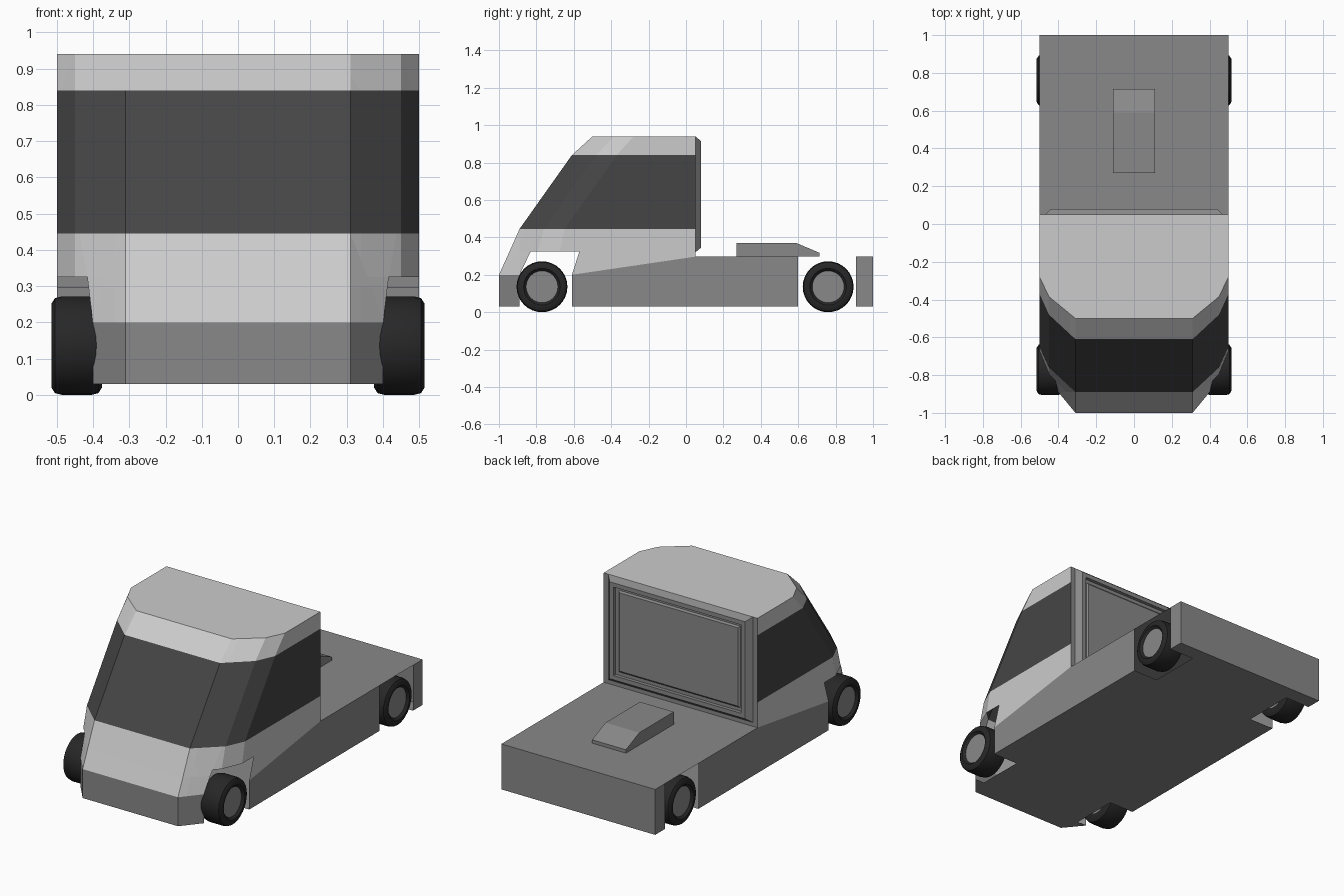
import bpy, bmesh, math
from mathutils import Vector, Matrix

if "Cube" in bpy.data.objects:
    bpy.data.objects.remove(bpy.data.objects["Cube"])


def material(name, v):
    m = bpy.data.materials.new(name)
    m.diffuse_color = (v, v, v, 1)
    m.use_nodes = True
    m.node_tree.nodes["Principled BSDF"].inputs["Base Color"].default_value = m.diffuse_color
    return m


LIGHT, GREY, GLASS, TYRE = (material(n, v) for n, v in (
    ("light_paint", 0.8), ("grey_trim", 0.25), ("dark_glass", 0.06), ("tyre_rubber", 0.02)))


def finish(bm, name, mats):
    me = bpy.data.meshes.new(name)
    bm.to_mesh(me)
    bm.free()
    ob = bpy.data.objects.new(name, me)
    bpy.context.collection.objects.link(ob)
    for m in mats:
        me.materials.append(m)
    return ob


def loft(bm, rings):
    """Skin closed rings of points; returns first and last vertex rings."""
    vs = [[bm.verts.new(p) for p in r] for r in rings]
    for a, b in zip(vs, vs[1:]):
        for i in range(len(a)):
            j = (i + 1) % len(a)
            bm.faces.new((a[i], a[j], b[j], b[i]))
    return vs[0], vs[-1]


# ---- Body: one hollow shell, lofted from plan outlines ----
DECK, CAB_BACK = 0.297, 0.05


def outline(z, front, d2, d3, back):
    half = [(0.31, front), (0.45, front + d2), (0.5, front + d3), (0.5, CAB_BACK)]
    if back > CAB_BACK:
        half.append((0.5, back))
    return [(x, y, z) for x, y in half] + [(-x, y, z) for x, y in reversed(half)]


waist = (DECK, -0.956, 0.154, 0.276)
bm = bmesh.new()
bottom, rim = loft(bm, [outline(*r, 1.0) for r in
                        ((0.03, -1, 0.17, 0.30), (0.2, -1, 0.17, 0.30), waist)])
bm.faces.new(bottom)
bm.faces.new(rim[3:7])  # flat deck
_, roof = loft(bm, [outline(*r, CAB_BACK) for r in
                    (waist, (0.445, -0.89, 0.13, 0.24),
                     (0.84, -0.61, 0.13, 0.24), (0.94, -0.5, 0.115, 0.22))])
bm.faces.new(roof)
bmesh.ops.remove_doubles(bm, verts=bm.verts[:], dist=1e-4)
bmesh.ops.recalc_face_normals(bm, faces=bm.faces[:])

# Cut lines for wheel openings and the rising paint line
SLOPE = (DECK - 0.2) / 0.66
cuts = [((0, y, 0), (0, 1, 0)) for y in (-0.89, -0.61, 0.6, 0.91)]
cuts += [((0, 0, z), (0, 0, 1)) for z in (0.2, 0.325)]
cuts += [((x, 0, 0), (1, 0, 0)) for x in (-0.34, 0.34)]
cuts += [((0, -0.89, 0.2), (0, 1, -0.48)), ((0, -0.61, 0.2), (0, 1, -0.32)),
         ((0, -0.61, 0.2), (0, -SLOPE, 1))]
for co, no in cuts:
    bmesh.ops.bisect_plane(bm, geom=bm.verts[:] + bm.edges[:] + bm.faces[:],
                           dist=1e-5, plane_co=co, plane_no=Vector(no).normalized())


def in_wheel_opening(c):
    if abs(c.x) < 0.34:
        return False
    up = max(0, c.z - 0.2)
    front = c.z < 0.325 and -0.89 + 0.48 * up < c.y < -0.61 + 0.32 * up
    return front or (c.z < 0.28 and 0.6 < c.y < 0.91)


bmesh.ops.delete(bm, geom=[f for f in bm.faces if in_wheel_opening(f.calc_center_median())],
                 context='FACES')
for f in bm.faces:
    c = f.calc_center_median()
    if f.normal.y > 0.9 or c.z < 0.2 + max(0, (c.y + 0.61) * SLOPE):
        f.material_index = 1
    elif 0.445 < c.z < 0.84:
        f.material_index = 2
bmesh.ops.dissolve_limit(bm, angle_limit=0.005, verts=bm.verts[:], edges=bm.edges[:],
                         delimit={'MATERIAL'})
finish(bm, "truck_body", (LIGHT, GREY, GLASS))

# ---- Framed panel on the back of the cab ----
bm = bmesh.new()
steps = ((0.47, 0.32, 0.94, 0.05), (0.44, 0.345, 0.915, 0.08), (0.415, 0.37, 0.89, 0.08),
         (0.415, 0.37, 0.89, 0.06), (0.395, 0.39, 0.87, 0.06), (0.385, 0.40, 0.86, 0.068))
_, centre = loft(bm, [[(-x, y, a), (x, y, a), (x, y, b), (-x, y, b)] for x, a, b, y in steps])
bm.faces.new(centre)
bmesh.ops.reverse_faces(bm, faces=[f for f in bm.faces if centre[0] in f.verts
                                   and len(f.verts) == 4 and f.normal.y < -0.9])
bmesh.ops.recalc_face_normals(bm, faces=bm.faces[:])
if sum(f.normal.y * f.calc_area() for f in bm.faces) < 0:
    bmesh.ops.reverse_faces(bm, faces=bm.faces[:])
finish(bm, "cab_back_panel", (GREY,))

# ---- Trailer coupling wedge on the deck ----
bm = bmesh.new()
side = ((0.27, DECK), (0.27, 0.37), (0.59, 0.37), (0.715, 0.317), (0.715, DECK))
left, right = loft(bm, [[(x, y, z) for y, z in side] for x in (-0.11, 0.11)])
bm.faces.new(left)
bm.faces.new(right)
bmesh.ops.recalc_face_normals(bm, faces=bm.faces[:])
finish(bm, "coupling_plate", (GREY,))

# ---- Wheels: lathed tyre with recessed hub ----
profile = ((0.375, 0.085), (0.375, 0.115), (0.385, 0.131), (0.405, 0.136), (0.485, 0.136),
           (0.505, 0.131), (0.515, 0.115), (0.515, 0.098), (0.502, 0.085))
for label, y in (("front", -0.77), ("rear", 0.76)):
    for name, s in (("right", 1), ("left", -1)):
        bm = bmesh.new()
        n = 32
        ends = loft(bm, [[(s * x, y + r * math.cos(2 * math.pi * i / n),
                           0.136 + r * math.sin(2 * math.pi * i / n)) for i in range(n)]
                         for x, r in profile])
        for ring in ends:
            bm.faces.new(ring).material_index = 1
        bmesh.ops.recalc_face_normals(bm, faces=bm.faces[:])
        ob = finish(bm, f"{label}_{name}_wheel", (TYRE, GREY))
        bpy.ops.object.select_all(action='DESELECT')
        ob.select_set(True)
        bpy.context.view_layer.objects.active = ob
        bpy.ops.object.shade_smooth_by_angle(angle=math.radians(35))
